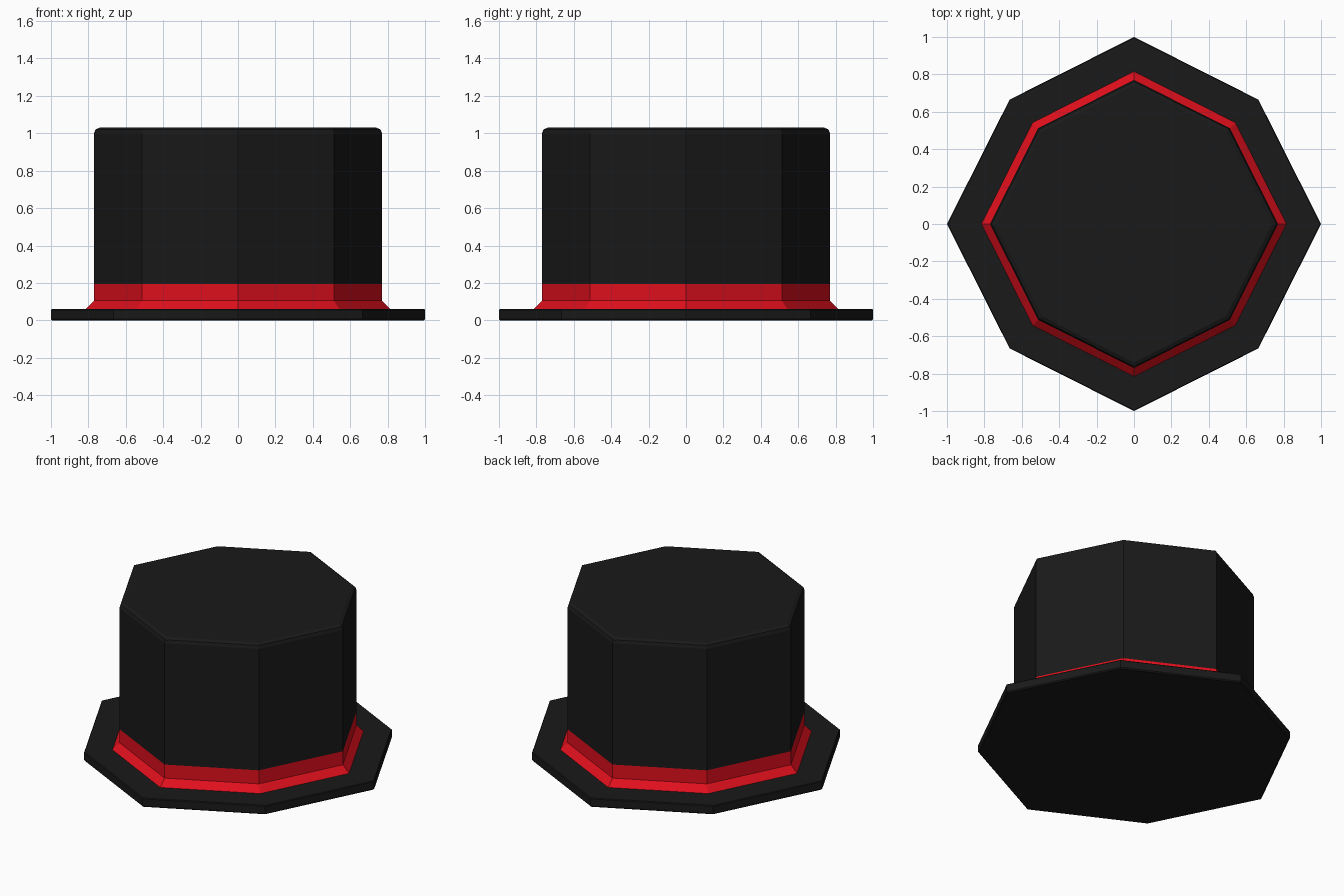
import bpy
import bmesh

if "Cube" in bpy.data.objects:
    bpy.data.objects.remove(bpy.data.objects["Cube"])


def material(name, color):
    mat = bpy.data.materials.new(name)
    mat.diffuse_color = color
    mat.use_nodes = True
    mat.node_tree.nodes["Principled BSDF"].inputs["Base Color"].default_value = mat.diffuse_color
    return mat


def octagon(r, z):
    # slightly squashed octagon: points on the axes, diagonals pulled in
    d = r * 0.665
    return [(r, 0, z), (d, d, z), (0, r, z), (-d, d, z),
            (-r, 0, z), (-d, -d, z), (0, -r, z), (d, -d, z)]


def loft(name, profile, mat, cap_bottom=False, cap_top=False):
    # stack octagon rings along a (radius, height) profile
    bm = bmesh.new()
    rings = [[bm.verts.new(p) for p in octagon(r, z)] for r, z in profile]
    for a, b in zip(rings, rings[1:]):
        for i in range(8):
            j = (i + 1) % 8
            bm.faces.new((a[i], a[j], b[j], b[i]))
    if cap_bottom:
        bm.faces.new(rings[0][::-1])
    if cap_top:
        bm.faces.new(rings[-1])
    mesh = bpy.data.meshes.new(name)
    bm.to_mesh(mesh)
    bm.free()
    mesh.materials.append(mat)
    obj = bpy.data.objects.new(name, mesh)
    bpy.context.collection.objects.link(obj)
    return obj


black = material("black_felt", (0.01, 0.01, 0.01, 1))
red = material("red_ribbon", (0.75, 0.005, 0.012, 1))

# brim: thin slab with softened rim, open under the band
loft("brim", [(0.993, 0), (1.0, 0.007), (1.0, 0.055), (0.995, 0.06), (0.815, 0.06)],
     black, cap_bottom=True)

# ribbon: flared foot and straight band
loft("ribbon", [(0.815, 0.06), (0.77, 0.105), (0.77, 0.195)], red)

# crown: straight wall with bevelled top edge
loft("crown", [(0.77, 0.195), (0.77, 1.0), (0.762, 1.02), (0.74, 1.03)],
     black, cap_top=True)
